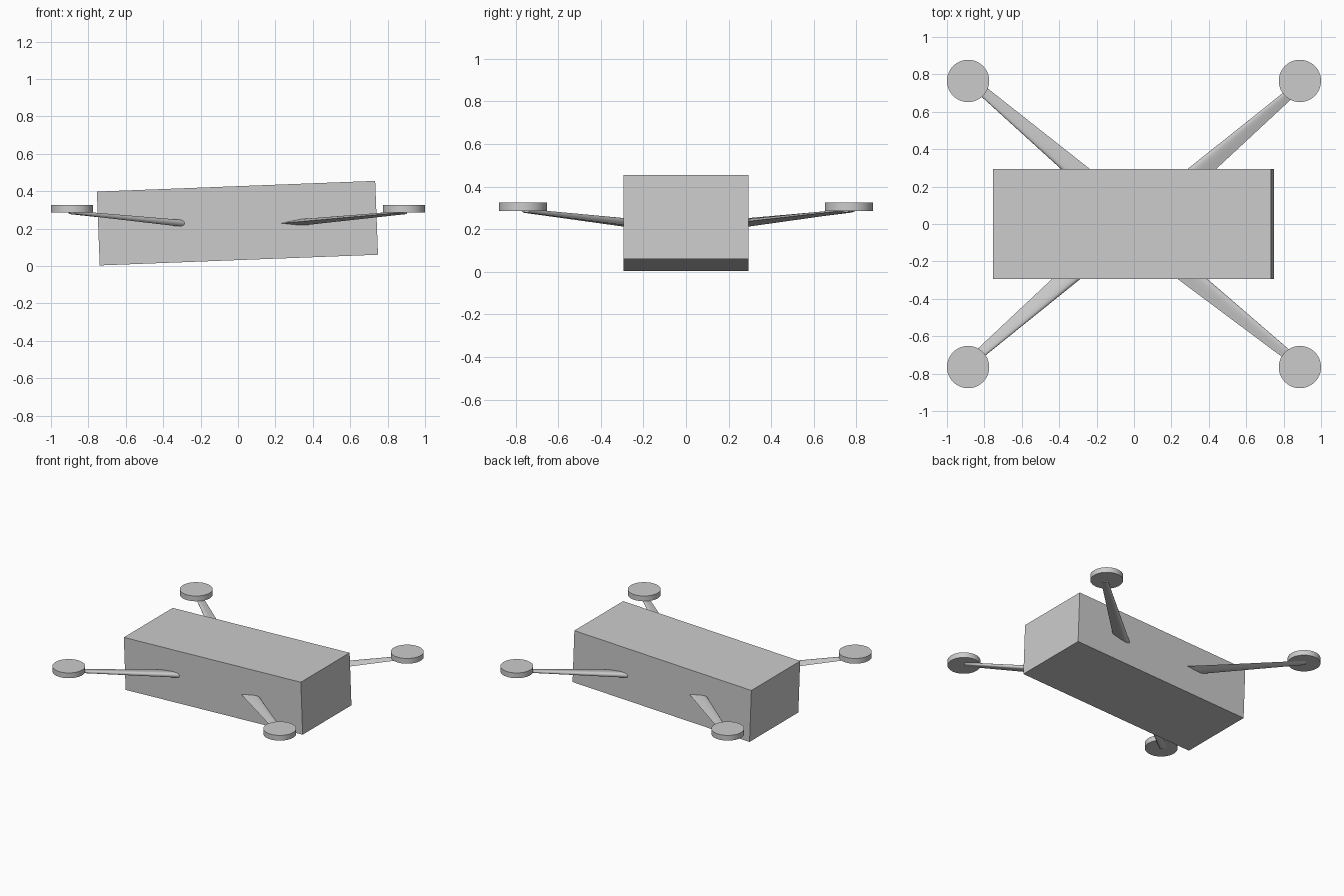
import bpy, bmesh, math
from mathutils import Vector

cube = bpy.data.objects.get("Cube")
if cube:
    bpy.data.objects.remove(cube, do_unlink=True)

grey = bpy.data.materials.new("light_grey")
grey.use_nodes = True
grey.diffuse_color = (0.6, 0.6, 0.6, 1)
grey.node_tree.nodes["Principled BSDF"].inputs["Base Color"].default_value = (0.6, 0.6, 0.6, 1)


def smooth(obj):
    bpy.ops.object.select_all(action='DESELECT')
    obj.select_set(True)
    bpy.context.view_layer.objects.active = obj
    bpy.ops.object.shade_smooth_by_angle(angle=math.radians(35))


def airfoil(chord, thickness, steps=12):
    """Closed section: blunt nose at +chord/2, thin tail at -chord/2."""
    upper = []
    for i in range(steps + 1):
        t = (1 - math.cos(math.pi * i / steps)) / 2
        h = 2.6 * (math.sqrt(t) - t) * (1 - 0.3 * t) * 0.9
        upper.append((chord * (0.5 - t), thickness * h))
    lower = [(s, -h) for s, h in upper[-2:0:-1]]
    return upper + lower


def make_arm(name, root, tip):
    """Tapered strut of airfoil section lofted from root to tip."""
    root, tip = Vector(root), Vector(tip)
    root -= (tip - root) * 0.12          # run the root into the body
    along = (tip - root).normalized()
    side = Vector((0, 0, 1)).cross(along).normalized()
    up = along.cross(side)
    bm = bmesh.new()
    rings = []
    for centre, chord, thick in ((root, 0.106, 0.034), (tip, 0.047, 0.016)):
        rings.append([bm.verts.new(centre + side * s + up * h)
                      for s, h in airfoil(chord, thick)])
    n = len(rings[0])
    for i in range(n):
        j = (i + 1) % n
        bm.faces.new((rings[0][i], rings[0][j], rings[1][j], rings[1][i]))
    bm.faces.new(rings[0])
    bm.faces.new(rings[1])
    bmesh.ops.recalc_face_normals(bm, faces=bm.faces)
    mesh = bpy.data.meshes.new(name)
    bm.to_mesh(mesh)
    bm.free()
    mesh.materials.append(grey)
    obj = bpy.data.objects.new(name, mesh)
    bpy.context.collection.objects.link(obj)
    smooth(obj)


# Body: a plain box, slightly pitched up towards +x
bpy.ops.mesh.primitive_cube_add(size=1, location=(-0.003, 0, 0.229),
                                rotation=(0, math.radians(-2.2), 0))
body = bpy.context.object
body.name = "body"
body.scale = (1.489, 0.586, 0.395)
body.data.materials.append(grey)

# Four arms, each carrying a flat rotor disc
corners = (("rear_left", 1, 1, 0.365, 0.745),
           ("front_left", 1, -1, 0.315, 0.755),
           ("front_right", -1, -1, 0.365, 0.75),
           ("rear_right", -1, 1, 0.315, 0.78))
for name, sx, sy, root_x, tip_y in corners:
    make_arm(name + "_arm", (sx * root_x, sy * 0.293, 0.233),
             (sx * 0.89, sy * tip_y, 0.286))
    bpy.ops.mesh.primitive_cylinder_add(vertices=48, radius=0.113, depth=0.04,
                                        location=(sx * 0.887, sy * 0.765, 0.305))
    disc = bpy.context.object
    disc.name = name + "_rotor_disc"
    disc.data.materials.append(grey)
    smooth(disc)
